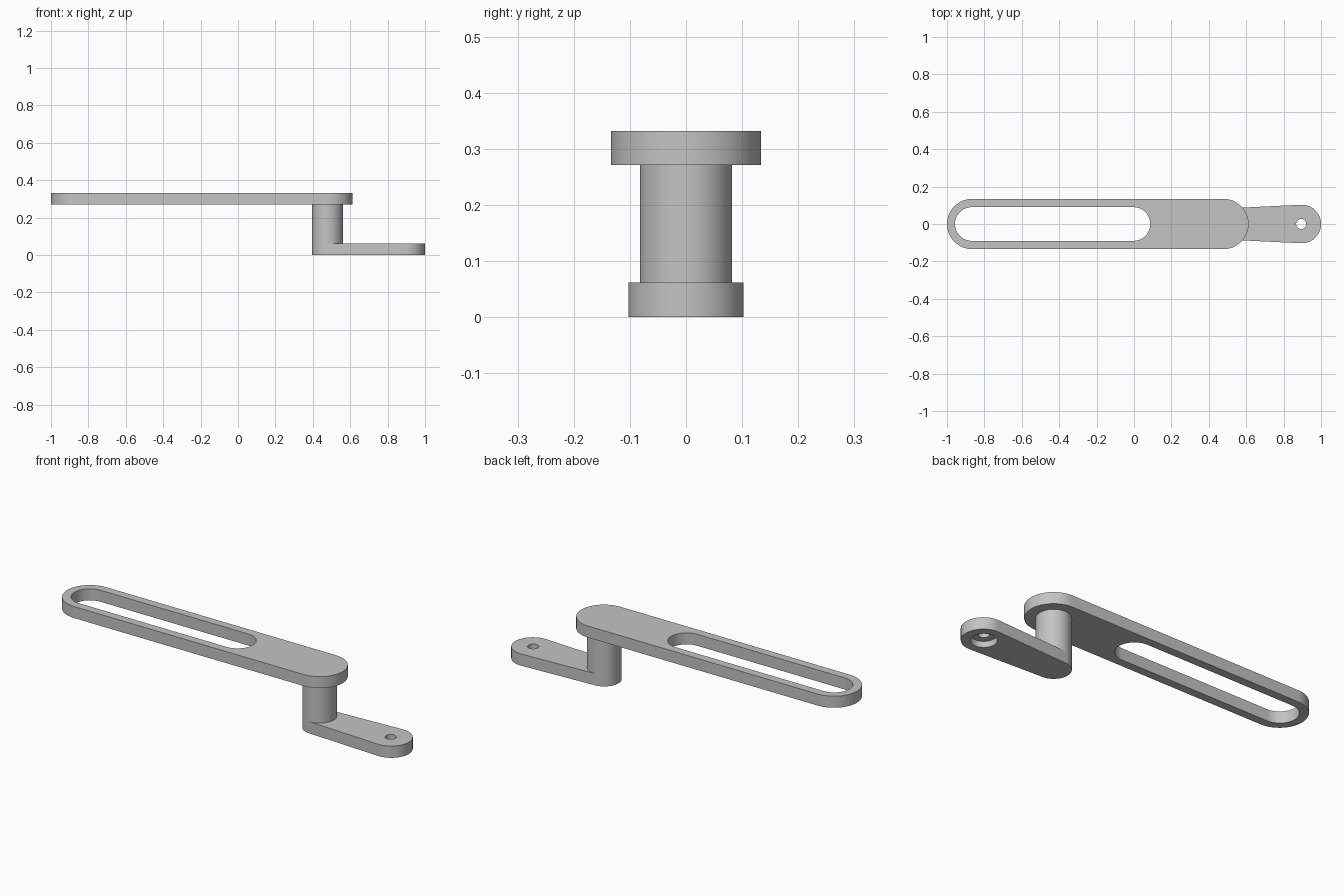
import bpy, bmesh
from math import pi, acos, cos, sin, radians

cube = bpy.data.objects.get("Cube")
if cube:
    bpy.data.objects.remove(cube)

grey = bpy.data.materials.new("plain grey")
grey.use_nodes = True
grey.diffuse_color = (0.55, 0.55, 0.55, 1)
grey.node_tree.nodes["Principled BSDF"].inputs["Base Color"].default_value = grey.diffuse_color


def arc(cx, r, a0, a1, n=32):
    return [(cx + r * cos(a0 + (a1 - a0) * i / n), r * sin(a0 + (a1 - a0) * i / n))
            for i in range(n + 1)]


def circle(cx, r, n=48):
    return arc(cx, r, 0, 2 * pi, n)[:-1]


def stadium(x0, x1, r):
    return arc(x1, r, -pi / 2, pi / 2) + arc(x0, r, pi / 2, 3 * pi / 2)


def cap(bm, z, *loops):
    """Flat face at height z bounded by an outline and its holes."""
    edges = []
    for loop in loops:
        vs = [bm.verts.new((x, y, z)) for x, y in loop]
        edges += [bm.edges.new((v, vs[i - 1])) for i, v in enumerate(vs)]
    bmesh.ops.triangle_fill(bm, edges=edges, use_beauty=True, normal=(0, 0, 1))


def wall(bm, loop, z0, z1):
    """Upright wall following a closed outline."""
    low = [bm.verts.new((x, y, z0)) for x, y in loop]
    high = [bm.verts.new((x, y, z1)) for x, y in loop]
    for i in range(len(loop)):
        bm.faces.new((low[i - 1], low[i], high[i], high[i - 1]))


def finish(bm, name):
    bmesh.ops.remove_doubles(bm, verts=bm.verts, dist=0.00005)
    bmesh.ops.recalc_face_normals(bm, faces=bm.faces)
    mesh = bpy.data.meshes.new(name)
    bm.to_mesh(mesh)
    bm.free()
    mesh.materials.append(grey)
    ob = bpy.data.objects.new(name, mesh)
    bpy.context.collection.objects.link(ob)
    bpy.ops.object.select_all(action='DESELECT')
    ob.select_set(True)
    bpy.context.view_layer.objects.active = ob
    bpy.ops.object.shade_smooth_by_angle(angle=radians(30))


# Main dimensions
ARM_TOP, PLATE_LOW, PLATE_TOP, BORE_TOP = 0.062, 0.271, 0.332, 0.031
POST_X, POST_R = 0.478, 0.0825
END_X, END_R = 0.897, 0.103

# Outlines: the arm sides are tangent to the post and to the rounded end
t = acos((POST_R - END_R) / (END_X - POST_X))
end_arc = arc(END_X, END_R, -t, t)
post_outer = arc(POST_X, POST_R, t, 2 * pi - t)
post_inner = arc(POST_X, POST_R, -t, t)
post_ring = post_outer + post_inner[1:-1]
arm_outline = end_arc + post_outer
plate_outline = stadium(-0.866, 0.479, 0.134)
slot = stadium(-0.867, -0.003, 0.09)
hole, bore = circle(0.894, 0.027), circle(0.894, 0.062)

# Slotted plate, open where the post joins it
bm = bmesh.new()
cap(bm, PLATE_TOP, plate_outline, slot)
cap(bm, PLATE_LOW, plate_outline, slot, post_ring)
wall(bm, plate_outline, PLATE_LOW, PLATE_TOP)
wall(bm, slot, PLATE_LOW, PLATE_TOP)
finish(bm, "slotted_plate")

# Post between arm and plate
bm = bmesh.new()
wall(bm, post_ring, ARM_TOP, PLATE_LOW)
finish(bm, "post")

# Lower arm with a counterbored hole from below
bm = bmesh.new()
cap(bm, ARM_TOP, end_arc + post_inner[::-1], hole)
cap(bm, BORE_TOP, bore, hole)
cap(bm, 0, arm_outline, bore)
wall(bm, arm_outline, 0, ARM_TOP)
wall(bm, hole, BORE_TOP, ARM_TOP)
wall(bm, bore, 0, BORE_TOP)
finish(bm, "lower_arm")
